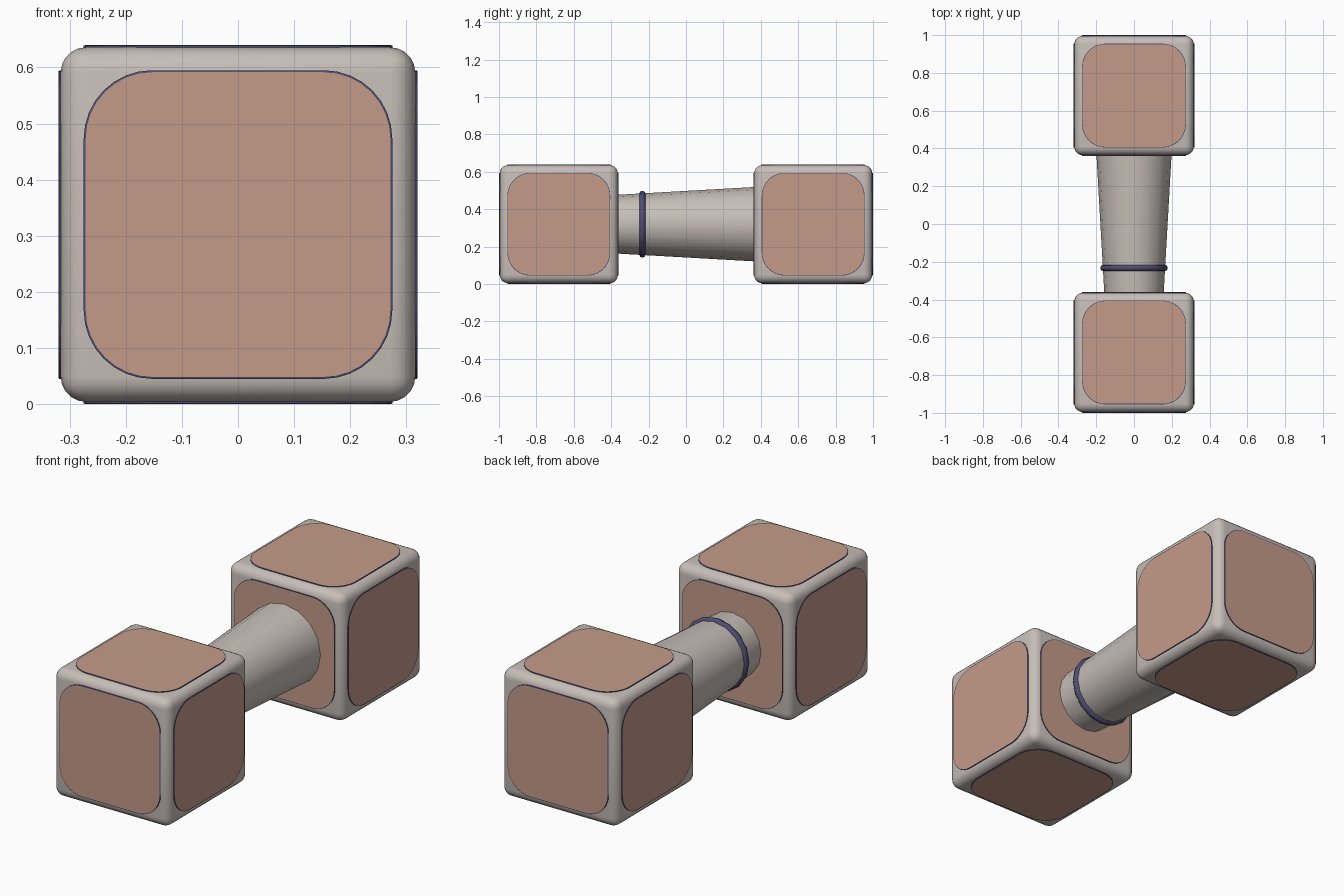
import bpy, bmesh, math
from mathutils import Vector, Matrix

if "Cube" in bpy.data.objects:
    bpy.data.objects.remove(bpy.data.objects["Cube"])

MID = 0.32      # height of the centre line
BLOCK_Y = 0.68  # distance of each block from the centre
CORE = 0.316    # half size of a block
FACE = 0.32     # panel surface distance from block centre


def material(name, rgb):
    m = bpy.data.materials.new(name)
    m.diffuse_color = (*rgb, 1)
    m.use_nodes = True
    m.node_tree.nodes["Principled BSDF"].inputs["Base Color"].default_value = m.diffuse_color
    return m


grey = material("warm_grey", (0.57, 0.515, 0.48))
tan = material("clay_tan", (0.56, 0.33, 0.25))
navy = material("dark_navy", (0.075, 0.075, 0.17))


def finish(bm, name, mats, smooth=None):
    bmesh.ops.recalc_face_normals(bm, faces=bm.faces)
    mesh = bpy.data.meshes.new(name)
    bm.to_mesh(mesh)
    bm.free()
    for m in mats:
        mesh.materials.append(m)
    ob = bpy.data.objects.new(name, mesh)
    bpy.context.collection.objects.link(ob)
    if smooth:
        bpy.ops.object.select_all(action='DESELECT')
        ob.select_set(True)
        bpy.context.view_layer.objects.active = ob
        bpy.ops.object.shade_smooth_by_angle(angle=math.radians(smooth))
    return ob


def block(name, centre):
    # Cube with rounded edges
    bm = bmesh.new()
    bmesh.ops.create_cube(bm, size=2 * CORE, matrix=Matrix.Translation(centre))
    bmesh.ops.bevel(bm, geom=bm.edges[:], offset=0.045, segments=5,
                    profile=0.5, affect='EDGES')
    finish(bm, name, [grey], 40)


def rounded_square(half, radius, steps=8):
    pts = []
    for q in range(4):
        a0 = q * math.pi / 2
        cx = (half - radius) * (1 if q in (0, 3) else -1)
        cy = (half - radius) * (1 if q < 2 else -1)
        for i in range(steps + 1):
            a = a0 + i * math.pi / 2 / steps
            pts.append((cx + radius * math.cos(a), cy + radius * math.sin(a)))
    return pts


def panels(name, centre):
    # Six rounded plates, tan on the face with a thin navy rim
    bm = bmesh.new()
    for d in [(1, 0, 0), (-1, 0, 0), (0, 1, 0), (0, -1, 0), (0, 0, 1), (0, 0, -1)]:
        place = Matrix.Translation(centre) @ Vector(d).to_track_quat('Z', 'Y').to_matrix().to_4x4()
        loops = []
        for half, rad, z in [(0.275, 0.122, CORE - 0.003), (0.275, 0.122, FACE - 0.001),
                             (0.2715, 0.1185, FACE)]:
            loops.append([bm.verts.new(place @ Vector((x, y, z)))
                          for x, y in rounded_square(half, rad)])
        n = len(loops[0])
        for a, b in zip(loops, loops[1:]):
            for i in range(n):
                bm.faces.new((a[i], a[(i + 1) % n], b[(i + 1) % n], b[i])).material_index = 1
        bm.faces.new(loops[-1])
        bm.faces.new(loops[0][::-1]).material_index = 1
    finish(bm, name, [tan, navy])


for label, side in (("front", -1), ("back", 1)):
    c = Vector((0, side * BLOCK_Y, MID))
    block(label + "_block", c)
    panels(label + "_panels", c)

# Tapered handle, wider at the back
bm = bmesh.new()
bmesh.ops.create_cone(bm, cap_ends=True, segments=16, radius1=0.199, radius2=0.157,
                      depth=0.74, matrix=Matrix.Translation((0, 0, MID))
                      @ Matrix.Rotation(math.pi / 2, 4, 'X'))
finish(bm, "handle", [grey], 40)

# Band around the narrow end
bpy.ops.mesh.primitive_torus_add(major_segments=16, minor_segments=8,
                                 major_radius=0.162, minor_radius=0.017,
                                 location=(0, -0.233, MID),
                                 rotation=(math.pi / 2, 0, 0))
band = bpy.context.object
band.name = "band"
band.data.materials.append(navy)
bpy.ops.object.shade_smooth_by_angle(angle=math.radians(50))
